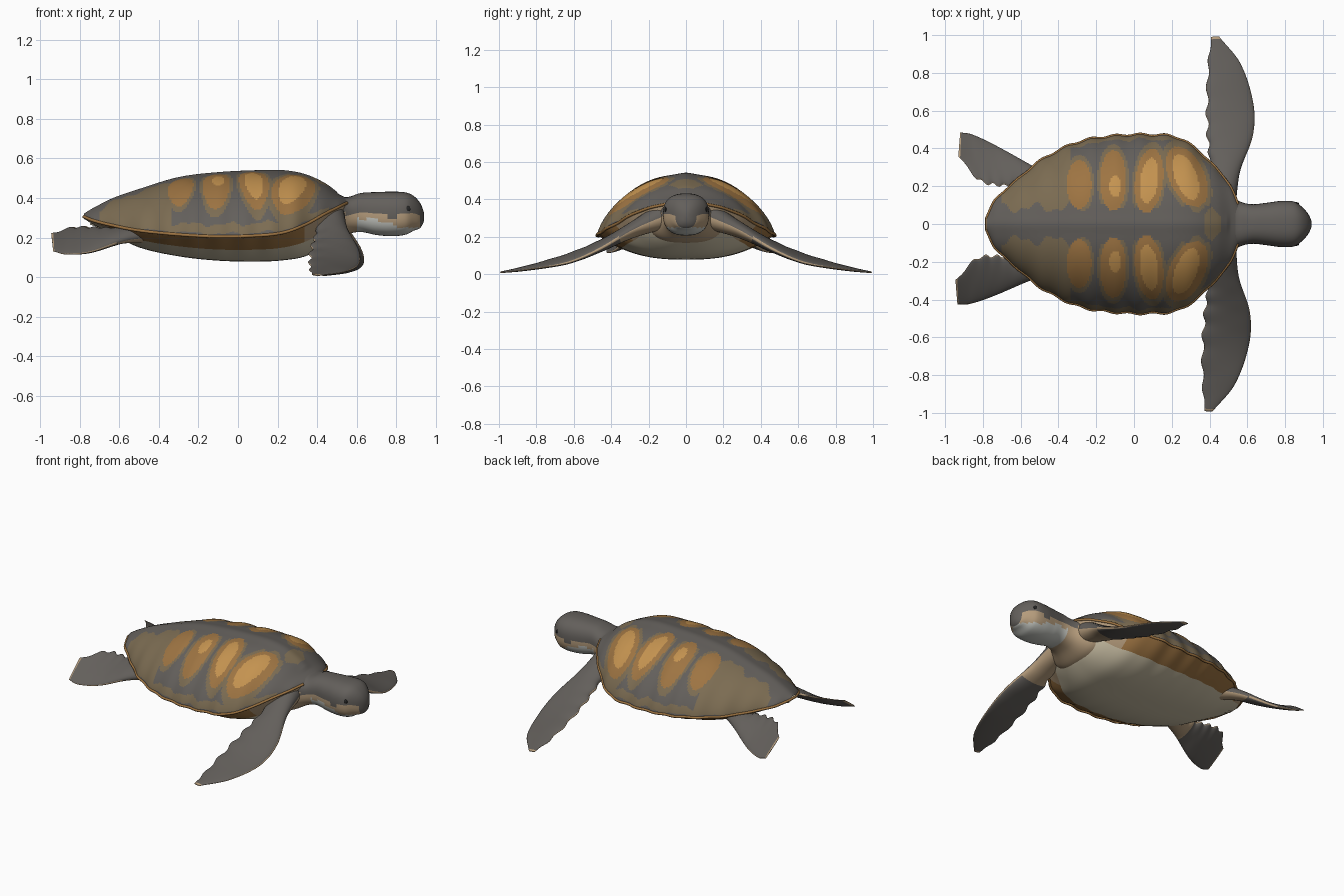
import bpy, bmesh, math
from mathutils import Vector

cube = bpy.data.objects.get("Cube")
if cube:
    bpy.data.objects.remove(cube, do_unlink=True)


def material(name, r, g, b):
    m = bpy.data.materials.new(name)
    m.use_nodes = True
    m.diffuse_color = (r, g, b, 1)
    shader = m.node_tree.nodes["Principled BSDF"]
    shader.inputs["Base Color"].default_value = (r, g, b, 1)
    shader.inputs["Roughness"].default_value = 0.8
    return m


GREY = material("slate grey", .125, .115, .105)
OLIVE = material("olive brown", .20, .15, .085)
BROWN = material("orange brown", .34, .175, .055)
AMBER = material("light amber", .55, .29, .08)
CREAM = material("cream", .60, .53, .38)
TAN = material("tan skin", .46, .33, .20)
PALE = material("pale cheek", .55, .56, .52)
BLACK = material("eye black", .02, .02, .02)


def sample(keys, u):
    """Smooth interpolation of rows whose first value is the position."""
    i = 0
    while i < len(keys) - 2 and u > keys[i + 1][0]:
        i += 1
    a, b = keys[i], keys[i + 1]
    p, n = keys[max(i - 1, 0)], keys[min(i + 2, len(keys) - 1)]
    h = b[0] - a[0]
    s = min(max((u - a[0]) / h, 0), 1)
    out = []
    for k in range(1, len(a)):
        ma = (b[k] - p[k]) / (b[0] - p[0]) * h
        mb = (n[k] - a[k]) / (n[0] - a[0]) * h
        out.append((2*s**3 - 3*s*s + 1)*a[k] + (s**3 - 2*s*s + s)*ma
                   + (3*s*s - 2*s**3)*b[k] + (s**3 - s*s)*mb)
    return out


def loft(name, rows, mats, rule, closed=True, up=0):
    """Skin rows of points; rule(centre, row share, column share) picks a slot."""
    bm = bmesh.new()
    grid = [[bm.verts.new(p) for p in row] for row in rows]
    n, m = len(grid), len(grid[0])
    cols = m if closed else m - 1
    for i in range(n - 1):
        for j in range(cols):
            k = (j + 1) % m
            f = bm.faces.new((grid[i][j], grid[i][k], grid[i+1][k], grid[i+1][j]))
            f.material_index = rule(f.calc_center_median(), (i + .5)/(n - 1), (j + .5)/cols)
    if closed:
        for i, share in ((0, 0), (n - 1, 1)):
            f = bm.faces.new(grid[i])
            f.material_index = rule(f.calc_center_median(), share, .25)
    bmesh.ops.recalc_face_normals(bm, faces=bm.faces)
    if up and sum(f.normal.z for f in bm.faces) * up < 0:
        bmesh.ops.reverse_faces(bm, faces=bm.faces)
    me = bpy.data.meshes.new(name)
    bm.to_mesh(me)
    bm.free()
    for mat in mats:
        me.materials.append(mat)
    for poly in me.polygons:
        poly.use_smooth = True
    ob = bpy.data.objects.new(name, me)
    bpy.context.collection.objects.link(ob)
    return ob


# Body stations: x, half width, ridge height, rim height, belly height
BODY = [(-.78, .03, .315, .305, .295), (-.73, .13, .345, .285, .265),
        (-.63, .22, .395, .26, .215), (-.5, .33, .44, .235, .15),
        (-.3, .43, .50, .215, .105), (-.1, .465, .525, .205, .083),
        (.1, .47, .535, .21, .078), (.23, .455, .535, .225, .085),
        (.34, .385, .515, .265, .105), (.44, .285, .47, .32, .16),
        (.51, .20, .42, .355, .225), (.55, .10, .40, .375, .27)]
# Shell patches: centre x, centre y, half length, half width, slant
PATCHES = [(-.29, .21, .065, .13, 0), (-.11, .23, .07, .16, 0),
           (.08, .23, .075, .17, .1), (.28, .25, .10, .16, -.3)]
SPOTS = [(-.10, .2, .03, .06, 0), (.08, .23, .047, .12, .1), (.275, .25, .06, .12, -.3)]


def inside(patches, x, y):
    return min(((x - cx - sl*(y - cy))/rx)**2 + ((y - cy)/ry)**2
               for cx, cy, rx, ry, sl in patches)


def shell_colour(c, u, v):
    x, y, t = c.x, abs(c.y), abs(2*v - 1)
    if inside(SPOTS, x, y) < 1:
        return 3
    if inside(PATCHES, x, y) < 1:
        return 2
    wave = .02*math.sin(x*33) + .012*math.sin(x*71)
    if x > .37 and x < .46 and y < .09 - abs(x - .41):
        return 1
    if t > .93 + wave or y < .085 + wave or x > .44 + wave or x < -.7:
        return 0
    if x < -.34 or t > .8 + wave or inside(PATCHES, x, y) < 1.45:
        return 1
    return 0


# Carapace: domed top with gently raised patches
N, M = 150, 120
stations = [-.78 + 1.33*i/N for i in range(N + 1)]
dome, belly, edge = [], [], []
for x in stations:
    hw, top, rim, low = sample(BODY, x)
    hw += .005*math.sin(x*48)
    upper, lower = [], []
    for j in range(M + 1):
        t = math.sin((2*j/M - 1)*math.pi/2)
        y = t*hw
        bump = .008*max(0, 1 - inside(PATCHES, x, abs(y)))
        keel = .006*math.exp(-(y/.04)**2)
        upper.append((x, y, rim + (top - rim)*max(0, 1 - t*t)**.7 + bump + keel*(x < .5)))
        lower.append((x, y*.985, low + (rim - low)*abs(t)**2.6))
    dome.append(upper)
    belly.append(lower)
    edge.append((x, hw, rim))
loft("carapace", dome, [GREY, OLIVE, BROWN, AMBER], shell_colour, False, 1)


# Plastron: cream belly with brown underside margins
def belly_colour(c, u, v):
    t = abs(math.sin((2*v - 1)*math.pi/2))
    if t < .74:
        return 0
    return 1 if -.66 < c.x < .34 else 2


loft("plastron", belly, [CREAM, BROWN, TAN], belly_colour, False, -1)

# Shell rim: thin bead around the edge
curve = bpy.data.curves.new("shell_rim", "CURVE")
curve.dimensions = "3D"
curve.bevel_depth = .008
curve.bevel_resolution = 2
path = edge[::-1] + [(x, -y, z) for x, y, z in edge]
line = curve.splines.new("POLY")
line.points.add(len(path) - 1)
for point, co in zip(line.points, path):
    point.co = (*co, 1)
curve.materials.append(BROWN)
bpy.context.collection.objects.link(bpy.data.objects.new("shell_rim", curve))

# Head and neck stations: x, half width, top, bottom
HEAD = [(.36, .22, .43, .16), (.46, .20, .425, .17), (.55, .125, .405, .215),
        (.62, .105, .425, .228), (.70, .112, .43, .213), (.78, .122, .432, .207),
        (.85, .118, .428, .215), (.89, .09, .41, .235), (.925, .05, .37, .25),
        (.94, .015, .33, .28)]


def head_colour(c, u, v):
    x, z = c.x, c.z
    if x < .6:
        return 1 if z < .32 else 0
    if x > .8:
        if z < .25:
            return 2
        return 1 if z < .315 and x < .925 else 0
    line = .325 - .25*max(0, x - .68)
    if z < line - .03:
        return 2
    return 1 if z < line else 0


rings = []
for i in range(61):
    x = .36 + .58*i/60
    hw, top, low = sample(HEAD, x)
    ring = []
    for j in range(40):
        a = math.tau*j/40
        c, s = math.cos(a), math.sin(a)
        ring.append((x, hw*math.copysign(abs(c)**.8, c),
                     (top + low)/2 + (top - low)/2*math.copysign(abs(s)**.8, s)))
    rings.append(ring)
loft("head_and_neck", rings, [GREY, TAN, PALE], head_colour)

# Flipper stations: share, outer edge xyz, inner edge xyz, half thickness
FRONT = [(0, .54, .12, .31, .40, .14, .31, .07), (.2, .56, .28, .24, .40, .30, .23, .042),
         (.45, .625, .47, .13, .385, .47, .16, .028), (.65, .625, .64, .06, .38, .64, .10, .02),
         (.85, .555, .85, .025, .385, .85, .04, .012), (1, .44, .993, .008, .40, .99, .012, .004)]
REAR = [(0, -.46, .26, .20, -.5, .14, .24, .05), (.3, -.58, .33, .18, -.6, .2, .24, .033),
        (.6, -.74, .42, .125, -.72, .205, .25, .02), (.85, -.86, .475, .115, -.83, .24, .25, .012),
        (1, -.92, .485, .13, -.93, .36, .22, .004)]


def flipper(name, keys, side, shift, normal, root):
    rows = []
    for i in range(71):
        u = i/70
        v = sample(keys, u)
        lead, trail, thick = Vector(v[:3]), Vector(v[3:6]), v[6]
        trail += (trail - lead)*.035*math.sin(u*45)*min(1, 3*u)
        row = []
        for j in range(28):
            a = math.tau*j/28
            p = lead.lerp(trail, (1 - math.cos(a))/2) + Vector(normal)*thick*math.sin(a)
            row.append((p.x + shift[0]*u, side*p.y + shift[1]*u, max(p.z, .001)))
        rows.append(row)

    def colour(c, u, v):
        if v > .5 and u < root:
            return 1
        rim = min(abs(v - .5), v, 1 - v) < .03
        return 1 if (rim and u > root) or u > .99 else 0

    loft(name, rows, [GREY, TAN], colour)


flipper("front_flipper_left", FRONT, 1, (.01, 0), (0, .3, .95), .3)
flipper("front_flipper_right", FRONT, -1, (-.025, 0), (0, .3, .95), .3)
flipper("rear_flipper_left", REAR, 1, (0, 0), (0, .5, .86), .35)
flipper("rear_flipper_right", REAR, -1, (-.015, .06), (0, .5, .86), .35)

# Tail: short cone tucked under the shell
tail = [[(-.55 - .2*k, .045*(1 - .85*k)*math.cos(math.tau*j/16),
          .235 + .035*k + .03*(1 - .85*k)*math.sin(math.tau*j/16)) for j in range(16)]
        for k in (0, .3, .6, .85, 1)]
loft("tail", tail, [CREAM], lambda c, u, v: 0)

# Eyes: flattened beads set into the sides of the head
for side, label in ((1, "left"), (-1, "right")):
    bpy.ops.mesh.primitive_uv_sphere_add(segments=20, ring_count=12, radius=1,
                                         location=(.855, side*.108, .345))
    eye = bpy.context.object
    eye.name = "eye_" + label
    eye.scale = (.018, .008, .015)
    eye.data.materials.append(BLACK)
    bpy.ops.object.shade_smooth_by_angle()
